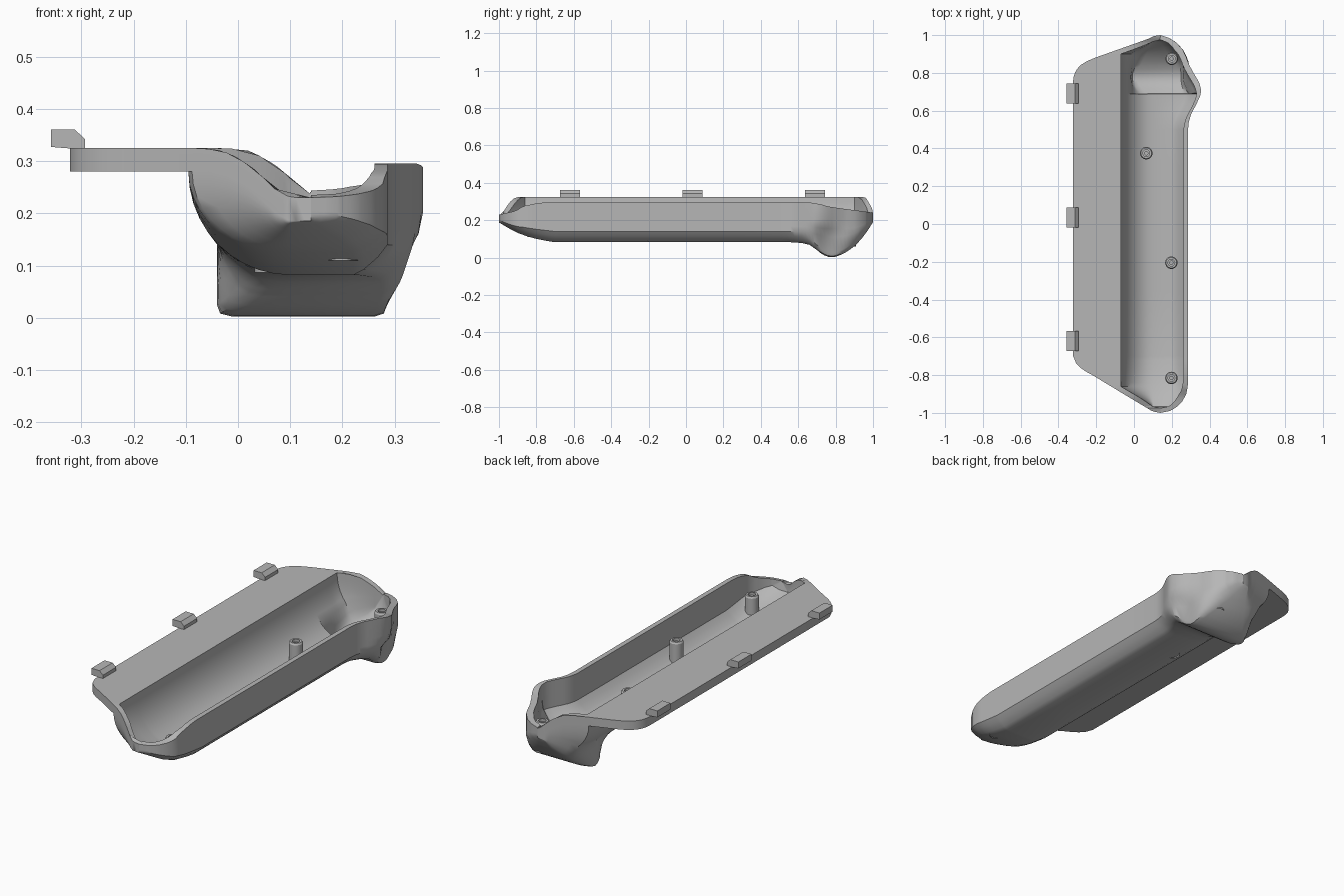
import bpy, bmesh, math

if "Cube" in bpy.data.objects:
    bpy.data.objects.remove(bpy.data.objects["Cube"])

grey = bpy.data.materials.new("plain grey")
grey.diffuse_color = (0.47, 0.47, 0.47, 1)
grey.use_nodes = True
grey.node_tree.nodes["Principled BSDF"].inputs["Base Color"].default_value = grey.diffuse_color


def interp(table, v):
    """Piecewise linear lookup."""
    if v <= table[0][0]:
        return table[0][1]
    for (a, fa), (b, fb) in zip(table, table[1:]):
        if v <= b:
            return fa + (fb - fa) * (v - a) / (b - a)
    return table[-1][1]


def lerp(a, b, t):
    return a + (b - a) * t


def finish(bm, name, angle=30):
    bmesh.ops.recalc_face_normals(bm, faces=bm.faces)
    me = bpy.data.meshes.new(name)
    bm.to_mesh(me)
    bm.free()
    ob = bpy.data.objects.new(name, me)
    me.materials.append(grey)
    bpy.context.collection.objects.link(ob)
    bpy.ops.object.select_all(action='DESELECT')
    ob.select_set(True)
    bpy.context.view_layer.objects.active = ob
    bpy.ops.object.shade_smooth_by_angle(angle=math.radians(angle))
    return ob


# Plan outline: left and right edge along the length
LEFT = [(-1, .14), (-.993, .1), (-.975, .07), (-.9, -.055), (-.8, -.22), (-.77, -.275),
        (-.74, -.305), (-.70, -.322), (.77, -.322), (.81, -.31), (.845, -.28), (.87, -.235),
        (.98, .075), (.995, .105), (1, .14)]
RIGHT = [(-1, .14), (-.99, .19), (-.97, .225), (-.94, .255), (-.9, .277), (-.85, .286),
         (.5, .286), (.54, .29), (.58, .302), (.64, .333), (.68, .351), (.71, .356), (.75, .345),
         (.8, .315), (.85, .288), (.88, .278), (.92, .26), (.96, .225), (.985, .185), (1, .14)]
# Rim height: across the ends, and along the right side
SWEEP = [(-.07, .325), (-.03, .32), (0, .306), (.03, .286), (.07, .247), (.1, .23), (.14, .23)]
RIM = [(-1, .23), (-.96, .238), (-.91, .25), (-.87, .275), (-.8, .29), (-.75, .295),
       (.66, .295), (.72, .285), (.76, .273), (.85, .26), (.95, .247), (1, .24)]
# Underside height, and how far the foot is pushed out
BASE = [(-1, .188), (-.97, .17), (-.95, .158), (-.9, .132), (-.85, .114), (-.8, .1), (-.75, .09),
        (-.7, .082), (.85, .082), (.9, .1), (.95, .135), (1, .19)]
FOOT = [(.56, 0), (.62, .05), (.66, .17), (.7, .52), (.73, .83), (.76, .97), (.78, 1),
        (.8, .97), (.83, .83), (.9, .4), (.95, .15), (1, 0)]
N = 10


def trough(xl, zl, xr, zr, zb, w, foot_l, foot_r, zfoot):
    """Open profile from left rim down, across, and up to the right rim."""
    pts = []
    cx = max(.1, xl)
    cx = min(cx, xr)
    for i in range(N + 1):                       # rounded left wall
        a = math.pi / 2 * i / N
        x, z = cx - (cx - xl) * math.cos(a), zl - (zl - zb) * math.sin(a)
        t = i / N
        fl = max(foot_l, xl)
        if t <= .5:                              # foot keeps the upper arc
            fx, fz = min(x, fl), z
        else:
            fx = lerp(fl, fl + .03, max(0, (t - .8) / .2))
            fz = lerp(.13, zfoot, min(1, (t - .5) / .4))
            if i == N - 1:
                fx, fz = fl + .006, zfoot + .006
            elif i == N - 2:
                fx, fz = fl, zfoot + .022
        pts.append((lerp(x, fx, w), lerp(z, fz, w)))
    h = zr - zb
    fr = min(foot_r, xr)
    wid = xr - cx
    base = [(xr - min(.065, wid * .5), zb), (xr - min(.045, wid * .35), zb + .05 * h),
            (xr - min(.018, wid * .12), zb + .16 * h), (xr, zb + .27 * h),
            (xr, zb + .4 * h), (xr, zb + .55 * h)]
    foot = [(fr - .025, zfoot), (fr - .006, zfoot + .006), (fr, zfoot + .022),
            (fr + .005, .11), (lerp(fr, xr, .75), .155), (xr, .21)]
    pts += [(lerp(a, c, w), lerp(b, d, w)) for (a, b), (c, d) in zip(base, foot)]
    return pts + [(xr, zr)]


def section(y):
    xl, xr = interp(LEFT, y), interp(RIGHT, y)
    shift = .05 if y > 0 else 0

    def sweep(x):
        return interp(SWEEP, x - shift)
    zr, zb, w = interp(RIM, y), interp(BASE, y), interp(FOOT, y)
    # outer skin
    xb = max(-.095, xl)
    zl = sweep(xl if xl > -.095 else -.095)
    outer = trough(xb, max(zl - .045, zb), xr, zr, zb, w, -.04, .285, .002)
    # hollow, closing just before the tips
    ys = max(-1, min(1, y / .975))
    k = max(0, min(1, (.975 - abs(y)) / .05))
    xi = max(-.07, interp(LEFT, ys) + .015 * k)
    xo = interp(RIGHT, ys) - .025 * k
    wi = w if y > .69 else 0
    inner = trough(xi, sweep(xi), xo, zr, zb + .025, wi, -.015, .255, .027)
    if abs(y) > .974:
        inner = [(x, lerp(sweep(xi), zr, i / (len(inner) - 1))) for i, (x, z) in enumerate(inner)]
    flange_top = sweep(xl)
    return [(xl, flange_top)] + inner + outer[::-1] + [(xl, flange_top - .045)]


# Main shell: lofted along the length
ys = {-.7, -.35, 0, .3, .5, .689, .692}
ys |= {round(-1 + .02 * i, 3) for i in range(16)} | {round(.5 + .02 * i, 3) for i in range(26)}
ys |= {s * v for s in (-1, 1) for v in (.965, .975, .985, .99, .995, .998, 1)}
bm = bmesh.new()
rows = [[bm.verts.new((x, y, z)) for x, z in section(y)] for y in sorted(ys)]
for a, b in zip(rows, rows[1:]):
    for i in range(len(a)):
        j = (i + 1) % len(a)
        bm.faces.new((a[i], a[j], b[j], b[i]))
bmesh.ops.remove_doubles(bm, verts=bm.verts, dist=.0002)
bmesh.ops.dissolve_degenerate(bm, edges=bm.edges, dist=.0001)
finish(bm, "shell", 35)

# Screw posts: turned profile with a recessed hole
PROFILE = [(.033, 0), (.033, .205), (.028, .213), (.018, .213), (.018, .2), (.009, .2), (.009, .15), (0, .15)]
for n, (px, py) in enumerate([(.2, .875), (.065, .375), (.198, -.205), (.198, -.815)]):
    floor = interp(BASE, py) + .005 if n else .06
    bm = bmesh.new()
    seg = 24
    rings = []
    for r, z in PROFILE:
        z = max(z, floor)
        rings.append([bm.verts.new((px + r * math.cos(math.tau * s / seg),
                                    py + r * math.sin(math.tau * s / seg), z)) for s in range(seg)])
    for a, b in zip(rings, rings[1:]):
        for s in range(seg):
            t = (s + 1) % seg
            bm.faces.new((a[s], a[t], b[t], b[s]))
    bmesh.ops.remove_doubles(bm, verts=bm.verts, dist=.0001)
    finish(bm, f"screw_post_{n + 1}")

# Edge clips: chamfered blocks on the flange
CLIP = [(-.358, .327), (-.358, .36), (-.312, .36), (-.293, .342), (-.293, .324), (-.32, .324)]
for n, cy in enumerate((-.62, .035, .69)):
    bm = bmesh.new()
    f = bm.faces.new([bm.verts.new((x, cy - .053, z)) for x, z in CLIP])
    ext = bmesh.ops.extrude_face_region(bm, geom=[f])
    for v in ext["geom"]:
        if isinstance(v, bmesh.types.BMVert):
            v.co.y += .106
    if not any(abs(g.calc_center_median().y - (cy - .053)) < 1e-4 for g in bm.faces):
        bm.faces.new([v for v in bm.verts if v.co.y < cy])
    finish(bm, f"clip_{n + 1}")
